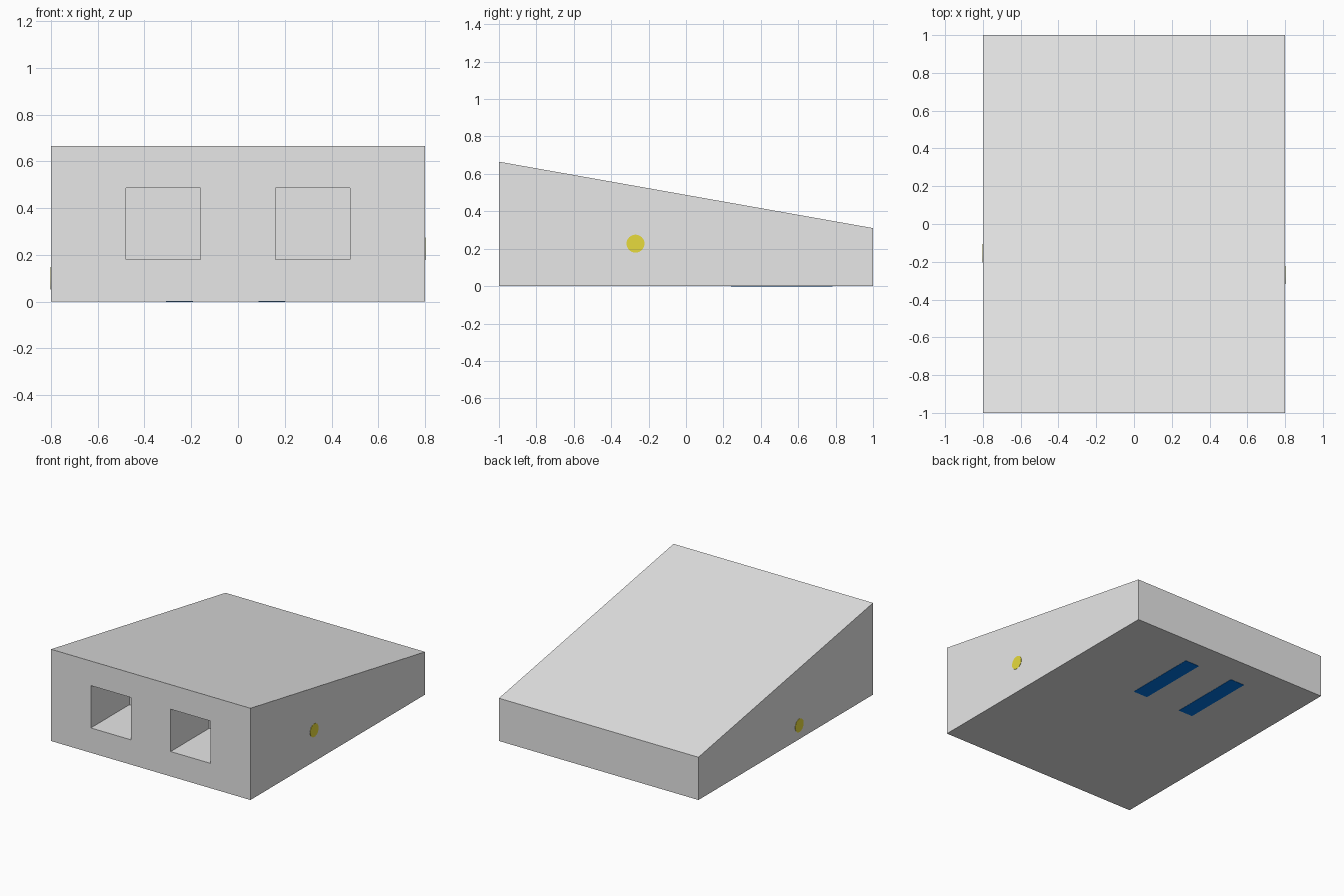
import bpy, bmesh, math
from mathutils import Matrix

if "Cube" in bpy.data.objects:
    bpy.data.objects.remove(bpy.data.objects["Cube"])


def material(name, rgb):
    m = bpy.data.materials.new(name)
    m.diffuse_color = (*rgb, 1)
    m.use_nodes = True
    m.node_tree.nodes["Principled BSDF"].inputs["Base Color"].default_value = m.diffuse_color
    return m


grey = material("light_grey", (0.8, 0.8, 0.8))
yellow = material("yellow", (0.85, 0.75, 0.05))
blue = material("blue", (0.0, 0.205, 0.92))


def finish(name, bm, mat):
    bmesh.ops.recalc_face_normals(bm, faces=bm.faces)
    me = bpy.data.meshes.new(name)
    bm.to_mesh(me)
    bm.free()
    me.materials.append(mat)
    ob = bpy.data.objects.new(name, me)
    bpy.context.collection.objects.link(ob)
    return ob


def box(name, lo, hi, mat):
    bm = bmesh.new()
    size = [b - a for a, b in zip(lo, hi)]
    mid = [(a + b) / 2 for a, b in zip(lo, hi)]
    bmesh.ops.create_cube(bm, size=1, matrix=Matrix.Translation(mid) @ Matrix.Diagonal((*size, 1)))
    return finish(name, bm, mat)


def disc(name, x, y, z, mat):
    bm = bmesh.new()
    bmesh.ops.create_cone(bm, cap_ends=True, segments=32, radius1=0.048, radius2=0.048, depth=0.004,
                          matrix=Matrix.Translation((x, y, z)) @ Matrix.Rotation(math.pi / 2, 4, 'Y'))
    return finish(name, bm, mat)


# Wedge body: side profile extruded across the width
bm = bmesh.new()
profile = [(-1, 0), (1, 0), (1, 0.31), (-1, 0.665)]
side = bm.faces.new([bm.verts.new((-0.8, y, z)) for y, z in profile])
ext = bmesh.ops.extrude_face_region(bm, geom=[side])
bmesh.ops.translate(bm, vec=(1.6, 0, 0), verts=[v for v in ext["geom"] if isinstance(v, bmesh.types.BMVert)])
body = finish("wedge_body", bm, grey)

# Two square sockets in the front
for label, cx in (("left", -0.32), ("right", 0.32)):
    cutter = box(label + "_socket_cutter", (cx - 0.16, -1.2, 0.18), (cx + 0.16, -0.56, 0.487), grey)
    cutter.hide_render = True
    mod = body.modifiers.new(label + "_socket", 'BOOLEAN')
    mod.operation, mod.solver, mod.object = 'DIFFERENCE', 'EXACT', cutter
    bpy.context.view_layer.objects.active = body
    bpy.ops.object.modifier_apply(modifier=mod.name)
    bpy.data.objects.remove(cutter)

# Yellow spots on both sides
disc("right_side_spot", 0.8, -0.27, 0.227, yellow)
disc("left_side_spot", -0.8, -0.155, 0.10, yellow)

# Blue strips under the base
for label, cx in (("right", 0.145), ("left", -0.25)):
    box(label + "_base_strip", (cx - 0.057, 0.24, -0.002), (cx + 0.057, 0.782, 0.002), blue)
